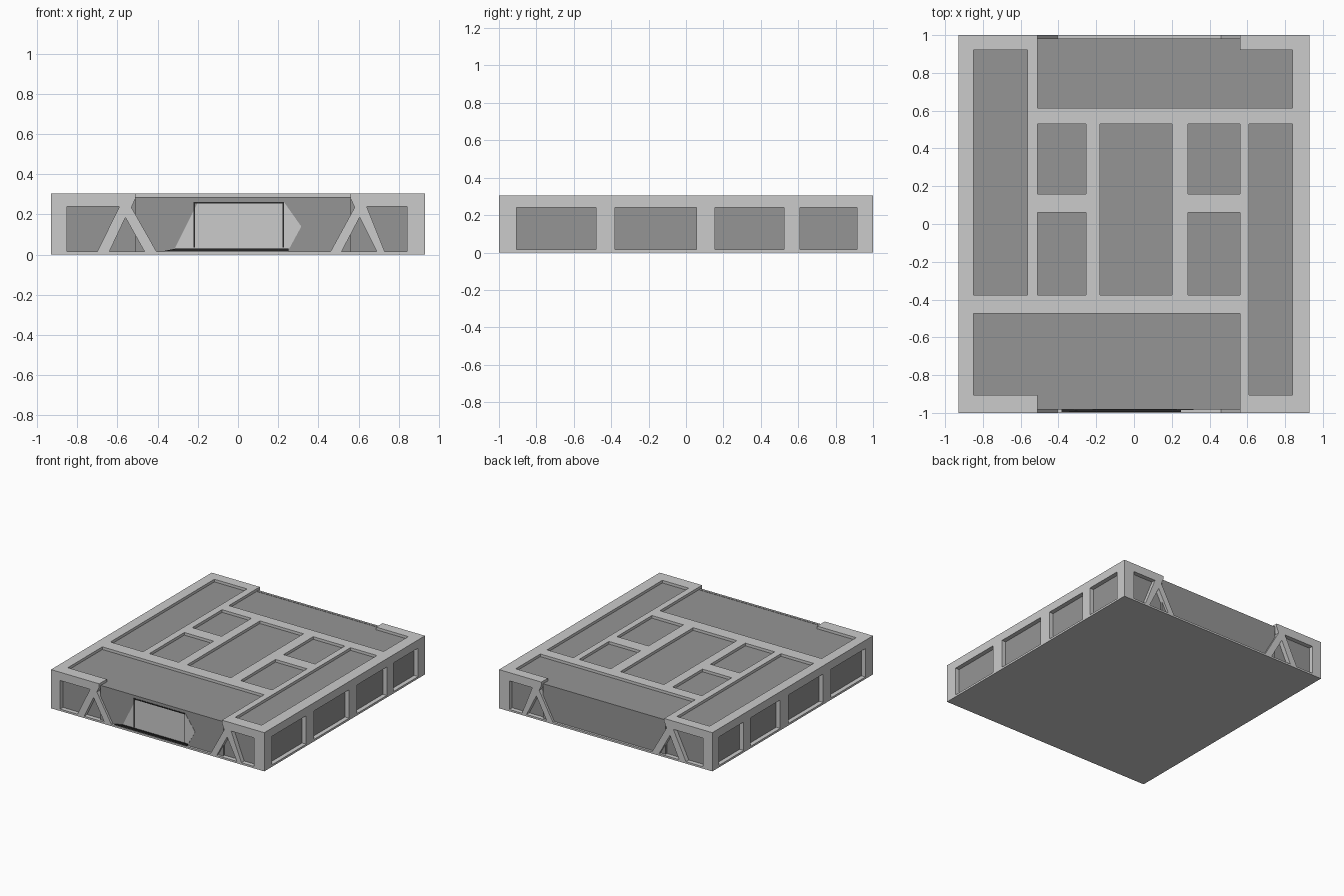
import bpy, bmesh, math
from mathutils import Vector

if "Cube" in bpy.data.objects:
    bpy.data.objects.remove(bpy.data.objects["Cube"])


def material(name, rgb):
    m = bpy.data.materials.new(name)
    m.diffuse_color = (*rgb, 1)
    m.use_nodes = True
    m.node_tree.nodes["Principled BSDF"].inputs["Base Color"].default_value = m.diffuse_color
    return m


GLASS = material("dark_panel", (0.30, 0.30, 0.30))
BLACK = material("black_trim", (0.02, 0.02, 0.02))

# Map (u, v, depth) onto world axes
AXES = {"z": lambda u, v, w: Vector((u, v, w)),
        "y": lambda u, v, w: Vector((u, w, v)),
        "x": lambda u, v, w: Vector((w, u, v))}


def finish(name, bm, axis, w0, w1, mat):
    """Extrude flat faces from depth w0 to w1 and make an object."""
    geo = bmesh.ops.extrude_face_region(bm, geom=bm.faces[:])["geom"]
    step = AXES[axis](0, 0, w1 - w0)
    bmesh.ops.translate(bm, vec=step, verts=[g for g in geo if isinstance(g, bmesh.types.BMVert)])
    bmesh.ops.dissolve_limit(bm, angle_limit=math.radians(1), verts=bm.verts[:], edges=bm.edges[:])
    bmesh.ops.recalc_face_normals(bm, faces=bm.faces[:])
    me = bpy.data.meshes.new(name)
    bm.to_mesh(me)
    bm.free()
    ob = bpy.data.objects.new(name, me)
    bpy.context.collection.objects.link(ob)
    if mat:
        me.materials.append(mat)
    return ob


def prism(name, pts, axis, w0, w1, mat=None):
    bm = bmesh.new()
    bm.faces.new([bm.verts.new(AXES[axis](u, v, w0)) for u, v in pts])
    return finish(name, bm, axis, w0, w1, mat)


def rect(u0, u1, v0, v1):
    return [(u0, v0), (u1, v0), (u1, v1), (u0, v1)]


def lattice(name, outer, holes, axis, w0, w1, mat=None):
    """Rectangular plate with rectangular openings (u0, u1, v0, v1)."""
    us = sorted({r[i] for r in holes + [outer] for i in (0, 1)})
    vs = sorted({r[i] for r in holes + [outer] for i in (2, 3)})
    bm = bmesh.new()
    grid = {}

    def vert(u, v):
        if (u, v) not in grid:
            grid[u, v] = bm.verts.new(AXES[axis](u, v, w0))
        return grid[u, v]

    for u0, u1 in zip(us, us[1:]):
        for v0, v1 in zip(vs, vs[1:]):
            cu, cv = (u0 + u1) / 2, (v0 + v1) / 2
            if not any(h[0] < cu < h[1] and h[2] < cv < h[3] for h in holes):
                bm.faces.new([vert(u, v) for u, v in rect(u0, u1, v0, v1)])
    return finish(name, bm, axis, w0, w1, mat)


# Base slab and dark recessed body
prism("base_slab", rect(-0.93, 0.93, -1, 1), "z", 0, 0.015)
prism("body_panels", rect(-0.895, 0.895, -0.965, 0.965), "z", 0.015, 0.284, GLASS)

# Roof grid, open to the front and back edges in the middle
roof_holes = [(-0.85, -0.565, -0.375, 0.92), (0.61, 0.84, -0.905, 0.53),
              (-0.51, 0.84, 0.615, 0.92), (-0.51, 0.56, 0.92, 1.0),
              (-0.85, 0.56, -0.905, -0.475), (-0.51, 0.56, -1.0, -0.905),
              (-0.18, 0.2, -0.375, 0.53)]
for u0, u1 in ((-0.51, -0.255), (0.285, 0.56)):
    for v0, v1 in ((-0.375, 0.06), (0.16, 0.53)):
        roof_holes.append((u0, u1, v0, v1))
lattice("roof_frame", (-0.93, 0.93, -1.0, 1.0), roof_holes, "z", 0.28, 0.305)

# Side walls with four windows each
windows = [(a, b, 0.016, 0.24) for a, b in
           ((-0.905, -0.48), (-0.38, 0.055), (0.155, 0.525), (0.61, 0.915))]
for side, s in (("left", -1), ("right", 1)):
    lattice(side + "_wall_frame", (-0.96, 0.96, 0.015, 0.28), windows, "x", s * 0.89, s * 0.93)

# Corner facades with forked legs, front and back
left_leg = [(-0.93, 0.015), (-0.93, 0.28), (-0.51, 0.28), (-0.53, 0.235), (-0.405, 0.015),
            (-0.465, 0.015), (-0.56, 0.185), (-0.64, 0.015), (-0.70, 0.015),
            (-0.59, 0.24), (-0.85, 0.24), (-0.85, 0.015)]
right_leg = [(0.93, 0.015), (0.93, 0.28), (0.56, 0.28), (0.58, 0.235), (0.46, 0.015),
             (0.515, 0.015), (0.605, 0.185), (0.69, 0.015), (0.73, 0.015),
             (0.64, 0.24), (0.84, 0.24), (0.84, 0.015)]
for end, s in (("front", -1), ("back", 1)):
    prism(end + "_left_facade", left_leg, "y", s * 0.96, s * 1.0)
    prism(end + "_right_facade", right_leg, "y", s * 0.96, s * 1.0)
    # Middle glazing between the facades
    prism(end + "_glazing", rect(-0.51, 0.56, 0.015, 0.286), "y", s * 0.96, s * 0.982, GLASS)

# Entrance: pale faceted panel, thin black door surround and step
prism("entrance_panel", [(-0.315, 0.03), (0.255, 0.03), (0.315, 0.14), (0.23, 0.26), (-0.2, 0.26)],
      "y", -0.97, -0.984)
for name, r in (("door_left_jamb", (-0.221, -0.215, 0.035, 0.255)),
                ("door_right_jamb", (0.222, 0.228, 0.035, 0.255)),
                ("door_lintel", (-0.221, 0.228, 0.255, 0.263))):
    prism(name, rect(*r), "y", -0.975, -0.986, BLACK)
prism("entrance_step", [(-0.40, 0.012), (0.25, 0.012), (0.25, 0.03), (-0.31, 0.03)],
      "y", -0.97, -0.995, BLACK)
